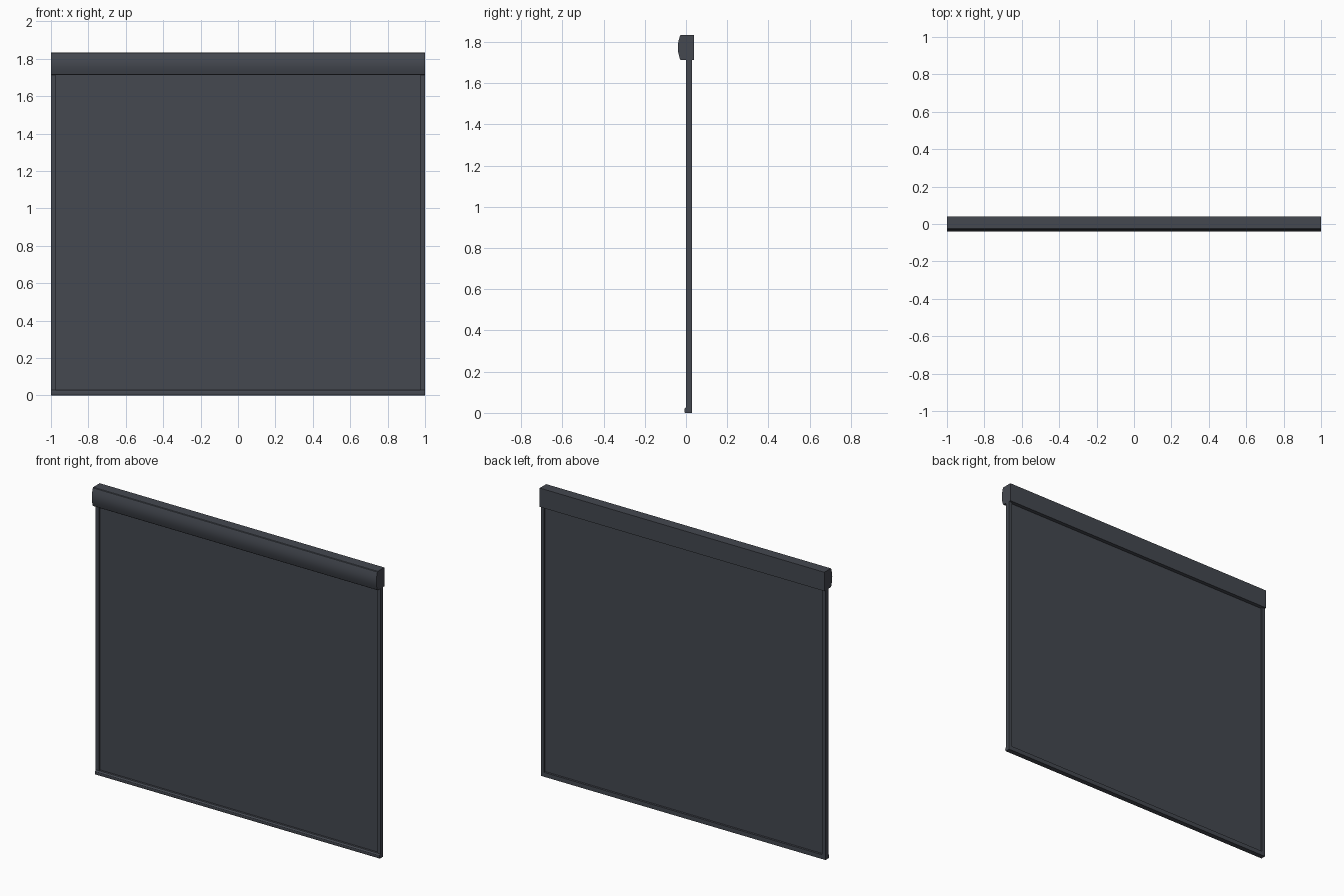
import bpy, bmesh, math

if "Cube" in bpy.data.objects:
    bpy.data.objects.remove(bpy.data.objects["Cube"])

mat = bpy.data.materials.new("dark_grey")
mat.diffuse_color = (0.058, 0.065, 0.08, 1)
mat.use_nodes = True
mat.node_tree.nodes["Principled BSDF"].inputs["Base Color"].default_value = mat.diffuse_color


def prism(name, pts, axis, start, end):
    """Extrude a closed profile: (y, z) points along x, or (x, y) points along z."""
    bm = bmesh.new()
    place = (lambda p: (start, p[0], p[1])) if axis == "x" else (lambda p: (p[0], p[1], start))
    face = bm.faces.new([bm.verts.new(place(p)) for p in pts])
    ext = bmesh.ops.extrude_face_region(bm, geom=[face])
    verts = [g for g in ext["geom"] if isinstance(g, bmesh.types.BMVert)]
    length = end - start
    bmesh.ops.translate(bm, verts=verts, vec=(length, 0, 0) if axis == "x" else (0, 0, length))
    bmesh.ops.recalc_face_normals(bm, faces=bm.faces[:])
    me = bpy.data.meshes.new(name)
    bm.to_mesh(me)
    bm.free()
    ob = bpy.data.objects.new(name, me)
    bpy.context.collection.objects.link(ob)
    me.materials.append(mat)
    return ob


def shade(ob):
    bpy.ops.object.select_all(action="DESELECT")
    ob.select_set(True)
    bpy.context.view_layer.objects.active = ob
    bpy.ops.object.shade_smooth_by_angle(angle=math.radians(25))


# cassette housing with bowed front
TOP, BOT = 1.833, 1.713
N = 14
bow = []
for i in range(N + 1):
    t = i / N
    bow.append((-0.029 - 0.011 * math.sin(math.pi * t), TOP - 0.003 - (TOP - BOT - 0.006) * t))
cassette = prism("cassette_housing",
                 [(0.04, BOT), (0.04, TOP), (-0.025, TOP)] + bow + [(-0.025, BOT)],
                 "x", -1, 1)
shade(cassette)

# side guide rails: channels open towards the fabric
channel = [(1, 0), (1, 0.028), (0.977, 0.028), (0.977, 0.018), (0.99, 0.018),
           (0.99, 0.010), (0.977, 0.010), (0.977, 0)]
for side, s in (("right", 1), ("left", -1)):
    prism("guide_rail_" + side, [(s * x, y) for x, y in channel], "z", 0.026, BOT)

# fabric screen
prism("fabric_screen", [(0.013, 0.02), (0.015, 0.02), (0.015, BOT), (0.013, BOT)],
      "x", -0.988, 0.988)

# bottom bar with chamfered front
bar = prism("bottom_bar",
            [(0.028, 0), (-0.004, 0), (-0.007, 0.004), (-0.008, 0.012), (-0.007, 0.020),
             (0.0, 0.028), (0.028, 0.028)], "x", -1, 1)
shade(bar)
